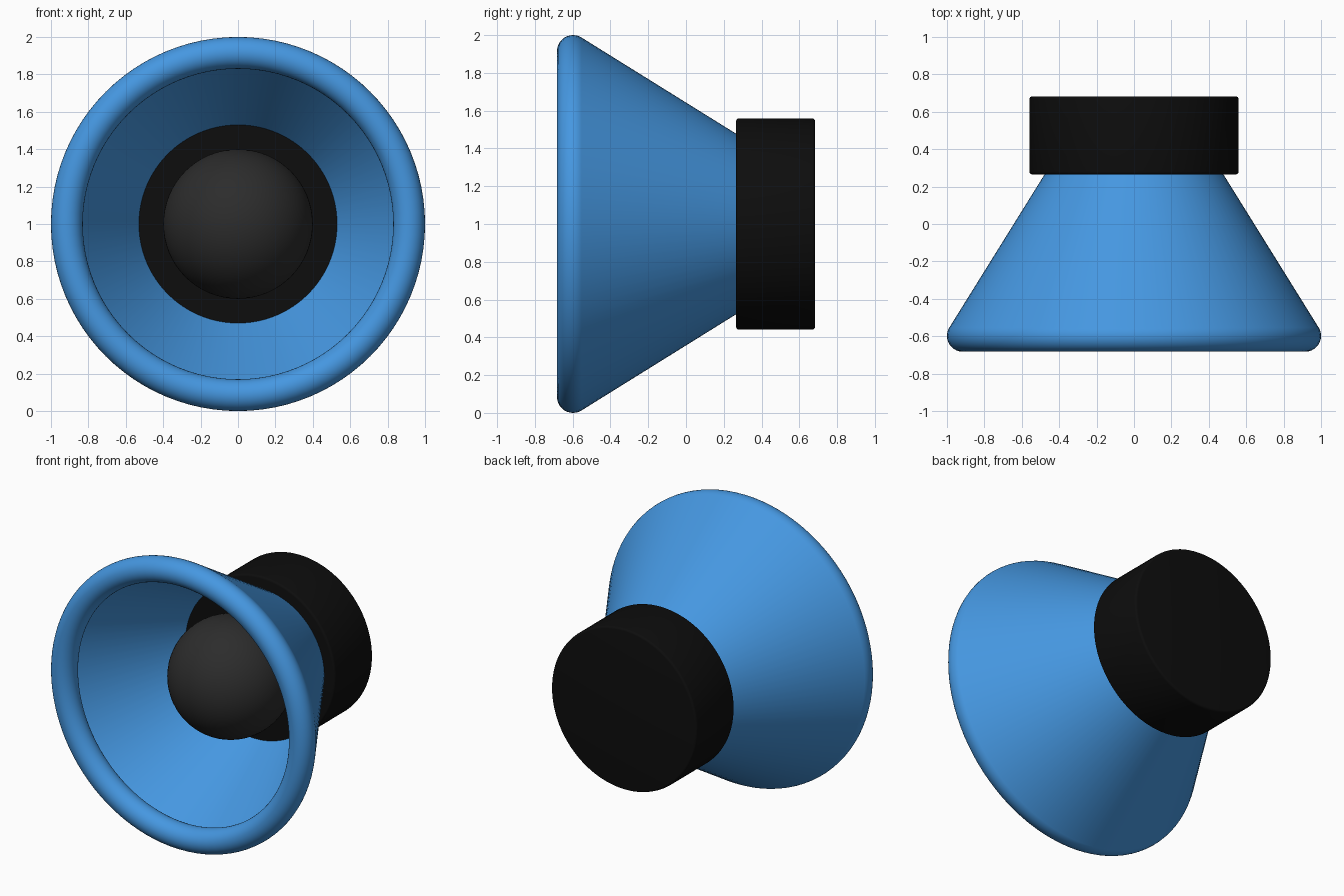
import bpy, bmesh
from math import sin, cos, pi, tau

if "Cube" in bpy.data.objects:
    bpy.data.objects.remove(bpy.data.objects["Cube"])

CENTRE_Z = 1.0
SEGMENTS = 96


def material(name, rgb):
    m = bpy.data.materials.new(name)
    m.diffuse_color = (*rgb, 1)
    m.use_nodes = True
    m.node_tree.nodes["Principled BSDF"].inputs["Base Color"].default_value = m.diffuse_color
    return m


blue = material("blue", (0.06, 0.31, 0.75))
black = material("black", (0.004, 0.004, 0.004))
charcoal = material("charcoal", (0.025, 0.025, 0.025))


def lathe(name, profile, mat, closed=False):
    """Spin (radius, y) points around the front-back axis."""
    bm = bmesh.new()
    verts = [bm.verts.new((r, y, 0)) for r, y in profile]
    edges = [bm.edges.new(p) for p in zip(verts, verts[1:])]
    if closed:
        edges.append(bm.edges.new((verts[-1], verts[0])))
    bmesh.ops.spin(bm, geom=verts + edges, cent=(0, 0, 0), axis=(0, 1, 0),
                   angle=tau, steps=SEGMENTS, use_duplicate=False)
    bmesh.ops.remove_doubles(bm, verts=bm.verts, dist=1e-5)
    bmesh.ops.recalc_face_normals(bm, faces=bm.faces)
    mesh = bpy.data.meshes.new(name)
    bm.to_mesh(mesh)
    bm.free()
    obj = bpy.data.objects.new(name, mesh)
    obj.location.z = CENTRE_Z
    bpy.context.collection.objects.link(obj)
    mesh.materials.append(mat)
    bpy.ops.object.select_all(action='DESELECT')
    obj.select_set(True)
    bpy.context.view_layer.objects.active = obj
    bpy.ops.object.shade_smooth_by_angle(angle=0.6)
    return obj


# Rounded rim around the mouth
rim_r, rim_y, tube = 0.915, -0.598, 0.085
lathe("rim", [(rim_r + tube * cos(tau * i / 32), rim_y + tube * sin(tau * i / 32))
              for i in range(32)], blue, closed=True)

# Thin cone wall, leaving the rim tangentially and ending in the magnet
lathe("cone", [(0.987, -0.553), (0.472, 0.275)], blue)

# Flat backing plate inside the cone
lathe("back_plate", [(0, 0.18), (0.53, 0.18)], black)

# Magnet housing with slightly softened edges
R, y0, y1, b = 0.559, 0.265, 0.683, 0.015
front = [(R - b + b * sin(i * pi / 8), y0 + b - b * cos(i * pi / 8)) for i in range(5)]
back = [(r, y0 + y1 - y) for r, y in reversed(front)]
lathe("magnet", [(0, y0)] + front + back + [(0, y1)], black)

# Round centre dome
bpy.ops.mesh.primitive_uv_sphere_add(segments=64, ring_count=32, radius=0.4,
                                     location=(0, -0.08, CENTRE_Z))
dome = bpy.context.object
dome.name = "centre_dome"
dome.data.materials.append(charcoal)
bpy.ops.object.shade_smooth_by_angle()
